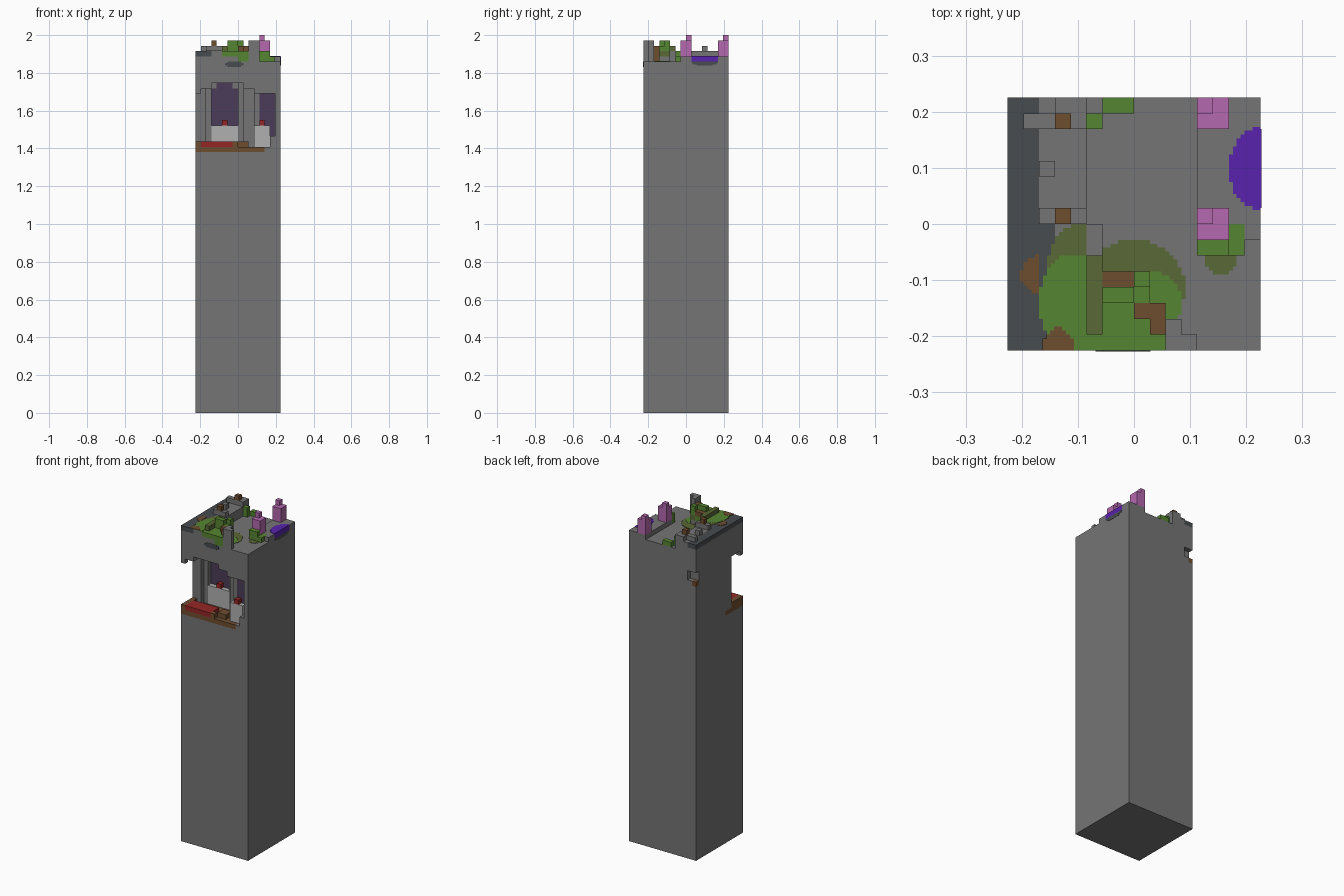
import bpy, bmesh
from mathutils import Vector

cube = bpy.data.objects.get("Cube")
if cube:
    bpy.data.objects.remove(cube, do_unlink=True)

V = 2 / 71          # one block
N = 16              # blocks across


def srgb(hexa):
    rgb = [int(hexa[i:i + 2], 16) / 255 for i in (0, 2, 4)]
    return [c / 12.92 if c < 0.04 else ((c + 0.055) / 1.055) ** 2.4 for c in rgb] + [1]


PALETTE = dict(stone="757575", slate="474C4E", leaf="568532", moss="5A6836",
               wood="6E4D30", blossom="B468AE", water="5822AE",
               curtain="4A3C58", linen="B0B0B0", red="962626")
mats = {}
for name, hexa in PALETTE.items():
    m = bpy.data.materials.new(name)
    m.use_nodes = True
    m.diffuse_color = srgb(hexa)
    m.node_tree.nodes["Principled BSDF"].inputs["Base Color"].default_value = srgb(hexa)
    mats[name] = m
SLOT = {n: i for i, n in enumerate(PALETTE)}

blocks = {}         # cell -> (part, colour)


def fill(part, colour, x, y, z):
    for i in range(*x):
        for j in range(*y):
            for k in range(*z):
                blocks[i, j, k] = (part, colour)


def carve(x, y, z):
    for i in range(*x):
        for j in range(*y):
            for k in range(*z):
                blocks.pop((i, j, k), None)


def world(p):
    return Vector((p[0] - N / 2, p[1] - N / 2, p[2])) * V


def finish(name, bm):
    me = bpy.data.meshes.new(name)
    for m in mats.values():
        me.materials.append(m)
    bm.to_mesh(me)
    bm.free()
    ob = bpy.data.objects.new(name, me)
    bpy.context.scene.collection.objects.link(ob)


def build_part(part):
    """Skin the exposed sides of a part's blocks and merge flat areas."""
    bm = bmesh.new()
    for cell, (owner, colour) in blocks.items():
        if owner != part:
            continue
        for axis in range(3):
            for side in (0, 1):
                near = list(cell)
                near[axis] += 2 * side - 1
                if tuple(near) in blocks:
                    continue
                u, w = (axis + 1) % 3, (axis + 2) % 3
                ring = []
                for a, b in ((0, 0), (1, 0), (1, 1), (0, 1)):
                    p = list(cell)
                    p[axis] += side
                    p[u] += a
                    p[w] += b
                    ring.append(bm.verts.new(world(p)))
                f = bm.faces.new(ring if side else ring[::-1])
                f.material_index = SLOT[colour]
    bmesh.ops.remove_doubles(bm, verts=bm.verts, dist=V / 100)
    bmesh.ops.dissolve_limit(bm, angle_limit=0.01, verts=bm.verts, edges=bm.edges,
                             delimit={'MATERIAL'})
    finish(part, bm)


def blob(name, colour, axis, level, centre, radius, low=(0, 0), high=(N, N)):
    """Thin painted patch: an ellipse in quarter-block rows, clipped to a window."""
    bm = bmesh.new()
    step = 0.25
    u, w = [a for a in range(3) if a != axis]
    row = max(low[1], centre[1] - radius[1])
    while row < min(high[1], centre[1] + radius[1]) - 0.01:
        t = (row + step / 2 - centre[1]) / radius[1]
        half = round(radius[0] * max(0, 1 - t * t) ** 0.5 / step) * step
        a, b = max(low[0], centre[0] - half), min(high[0], centre[0] + half)
        if b > a:
            lo, hi = [0] * 3, [0] * 3
            lo[axis], hi[axis] = level - 0.06, level + 0.06
            lo[u], hi[u], lo[w], hi[w] = a, b, row, row + step
            p, q = world(lo), world(hi)
            made = bmesh.ops.create_cube(bm, size=1)["verts"]
            for v in made:
                v.co = (p + q) / 2 + Vector(c * d for c, d in zip(v.co, q - p))
        row += step
    for f in bm.faces:
        f.material_index = SLOT[colour]
    finish(name, bm)


# Pillar with stepped top
fill("pillar", "stone", (0, 16), (0, 16), (0, 66))
fill("pillar", "stone", (12, 16), (7, 16), (66, 67))
fill("pillar", "stone", (0, 5), (0, 16), (66, 68))
fill("pillar", "stone", (5, 9), (0, 5), (66, 67))
fill("pillar", "slate", (0, 3), (0, 16), (67, 68))
fill("pillar", "stone", (2, 3), (9, 16), (67, 68))

# Room opened through the front and the side
for x0, x1, depth, top in ((0, 1, 4, 60), (1, 2, 4, 61), (2, 3, 5, 61), (3, 8, 6, 62),
                           (8, 9, 5, 62), (9, 11, 4, 61), (11, 14, 2, 60), (14, 15, 2, 60)):
    carve((x0, x1), (0, depth), (52 if x1 == 15 else 50, top))
carve((0, 1), (1, 4), (60, 61))

# Room floor, rug and table
fill("room_floor", "wood", (0, 13), (0, 6), (49, 50))
fill("room_floor", "wood", (0, 1), (0, 4), (50, 51))
fill("table", "wood", (8, 10), (1, 3), (50, 51))
fill("table", "wood", (7, 8), (0, 1), (50, 51))
fill("rug", "red", (1, 7), (0, 3), (50, 51))

# Curtains and linen panels on the room walls
fill("back_curtain", "curtain", (3, 8), (6, 7), (54, 61))
fill("back_curtain", "curtain", (4, 7), (6, 7), (61, 62))
fill("back_linen", "linen", (3, 8), (5, 6), (50, 54))
fill("side_curtain", "curtain", (12, 15), (2, 3), (52, 60))
fill("side_linen", "linen", (11, 14), (1, 2), (50, 54))
fill("red_cups", "red", (5, 6), (5, 6), (54, 55))
fill("red_cups", "red", (12, 13), (1, 2), (54, 55))

# Small niche in the back corner
carve((0, 2), (15, 16), (60, 62))
fill("niche_sill", "wood", (0, 1), (15, 16), (59, 60))

# Ruined wall ring on the shelf
for x, y in (((2, 5), (8, 9)), ((2, 5), (14, 15)), ((1, 2), (14, 15)),
             ((2, 3), (11, 12)), ((3, 5), (15, 16))):
    fill("ruin_wall", "stone", x, y, (68, 69))
for j in (8, 14):
    fill("ruin_stumps", "wood", (3, 4), (j, j + 1), (69, 70))

# Overgrown mound
fill("mound", "leaf", (5, 8), (0, 5), (67, 68))
fill("mound", "moss", (5, 6), (1, 6), (67, 69))
fill("mound", "stone", (5, 6), (5, 8), (66, 68))
fill("mound", "leaf", (8, 10), (0, 2), (66, 68))
fill("mound", "moss", (8, 9), (2, 5), (67, 68))
fill("bush", "leaf", (6, 9), (3, 4), (68, 69))
fill("bush", "leaf", (6, 8), (3, 4), (69, 70))
fill("bush", "leaf", (8, 9), (4, 5), (68, 70))
fill("roots", "wood", (6, 8), (4, 5), (68, 69))
fill("roots", "wood", (9, 10), (1, 3), (66, 69))
fill("roots", "wood", (8, 9), (2, 3), (68, 69))
fill("stone_post", "stone", (10, 12), (0, 1), (66, 70))
fill("stone_post", "stone", (10, 11), (1, 2), (66, 70))

# Shrubs and flowering plants
fill("back_shrub", "leaf", (6, 8), (15, 16), (66, 67))
fill("back_shrub", "leaf", (5, 6), (14, 15), (66, 68))
fill("side_shrub", "leaf", (12, 14), (6, 7), (66, 68))
fill("side_shrub", "leaf", (14, 15), (6, 8), (66, 67))
for j in (7, 14):
    fill("flowers", "blossom", (12, 14), (j, j + 2), (67, 70))
    fill("flowers", "blossom", (12, 13), (j + 1, j + 2), (70, 71))

for part in dict.fromkeys(p for p, c in blocks.values()):
    build_part(part)

# Painted patches: grass, earth, pond and dark slits
blob("moss_patch", "moss", 2, 68, (4.5, 5), (2, 3), high=(5, 8))
blob("grass_patch", "leaf", 2, 68.03, (5, 3), (3, 3.5), high=(5, 6))
blob("earth_patch", "wood", 2, 68, (2, 4.8), (1.2, 1.2), high=(2, 16))
blob("earth_corner", "wood", 2, 68.06, (3.2, 0), (1, 1.4))
blob("mound_moss", "moss", 2, 66, (8, 4), (3.2, 3))
blob("mound_grass", "leaf", 2, 66.03, (9, 3), (2, 2))
blob("shrub_moss", "moss", 2, 66, (13.5, 6), (1, 1.2))
blob("pond_top", "water", 2, 67, (16, 11.5), (2, 2.6))
blob("pond_side", "water", 0, 16, (11.5, 66.5), (3, 1.5), (9, 66), (14, 67))
blob("pond_bed", "slate", 0, 16, (11.5, 66), (2.5, 0.75), high=(N, 66))
blob("front_slit", "slate", 1, 0, (7.3, 65.5), (1.8, 0.5), high=(N, 66))
